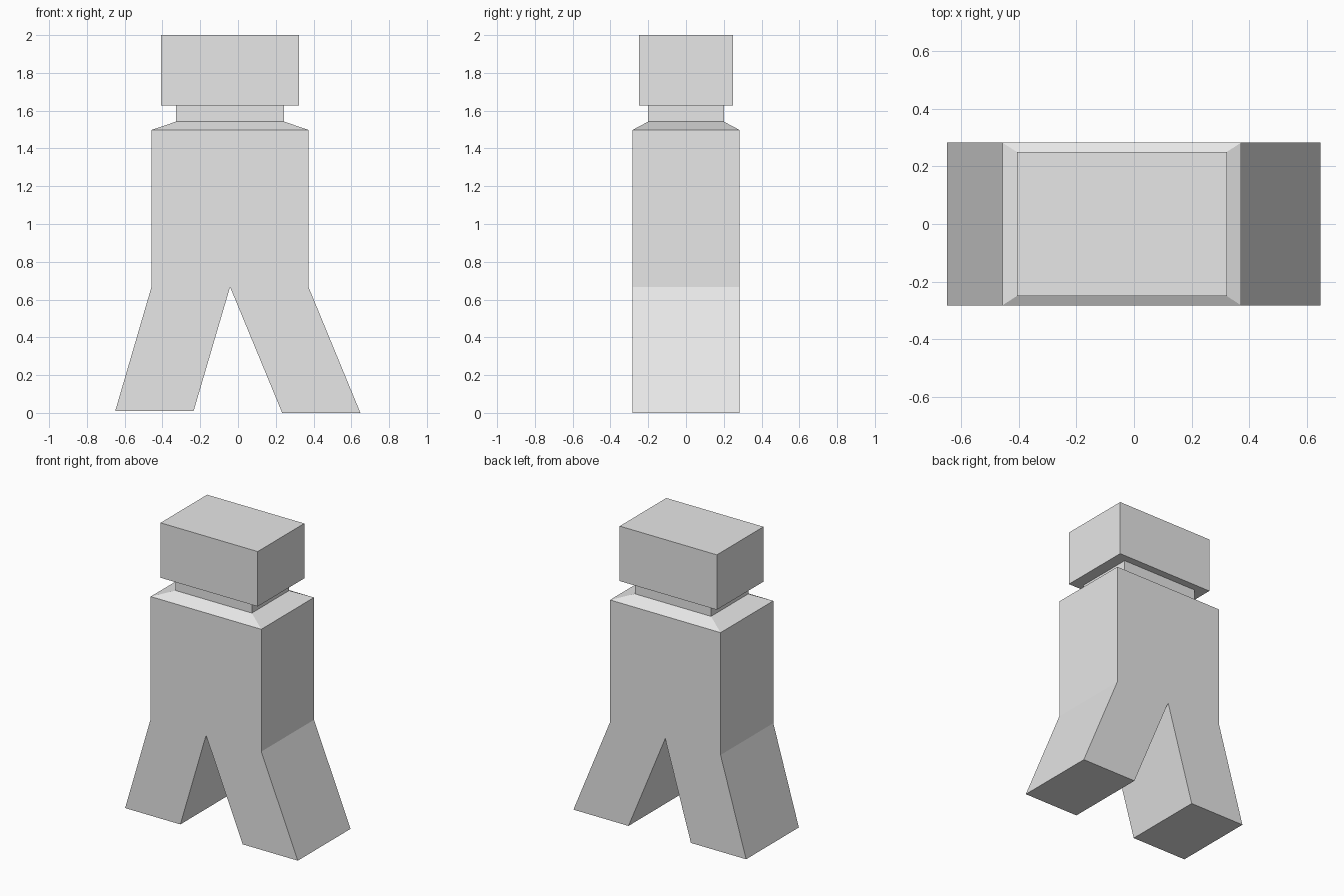
import bpy
import bmesh

if "Cube" in bpy.data.objects:
    bpy.data.objects.remove(bpy.data.objects["Cube"], do_unlink=True)

GREY = (0.8, 0.8, 0.8, 1.0)
grey = bpy.data.materials.new("plain_grey")
grey.use_nodes = True
grey.diffuse_color = GREY
grey.node_tree.nodes["Principled BSDF"].inputs["Base Color"].default_value = GREY


def block(name, bottom, top, caps=""):
    """Four-sided block between two rectangles given as (x0, x1, half_depth, z)."""
    bm = bmesh.new()
    rings = []
    for x0, x1, d, z in (bottom, top):
        corners = ((x0, -d), (x1, -d), (x1, d), (x0, d))
        rings.append([bm.verts.new((x, y, z)) for x, y in corners])
    low, high = rings
    for i in range(4):
        j = (i + 1) % 4
        bm.faces.new((low[i], low[j], high[j], high[i]))
    # Ends covered by a neighbouring part stay open
    if "bottom" in caps:
        bm.faces.new(low[::-1])
    if "top" in caps:
        bm.faces.new(high)
    mesh = bpy.data.meshes.new(name)
    bm.to_mesh(mesh)
    bm.free()
    mesh.materials.append(grey)
    obj = bpy.data.objects.new(name, mesh)
    bpy.context.collection.objects.link(obj)
    return obj


DEPTH = 0.283                    # half depth of the body
RIGHT, MID, LEFT = -0.458, -0.042, 0.373
HIP, SHOULDER, COLLAR, CHIN = 0.667, 1.498, 1.542, 1.627
neck = (-0.328, 0.244, 0.2)

# Legs, splayed unevenly
block("right_leg", (-0.65, -0.235, DEPTH, 0.01), (RIGHT, MID, DEPTH, HIP), "bottom")
block("left_leg", (0.234, 0.648, DEPTH, 0.0), (MID, LEFT, DEPTH, HIP), "bottom")

# Body
block("torso", (RIGHT, LEFT, DEPTH, HIP), (RIGHT, LEFT, DEPTH, SHOULDER))
block("shoulders", (RIGHT, LEFT, DEPTH, SHOULDER), (*neck, COLLAR))

# Neck and head
block("neck", (*neck, COLLAR), (*neck, CHIN))
block("head", (-0.407, 0.323, 0.25, CHIN), (-0.407, 0.323, 0.25, 2.0), "bottom top")
